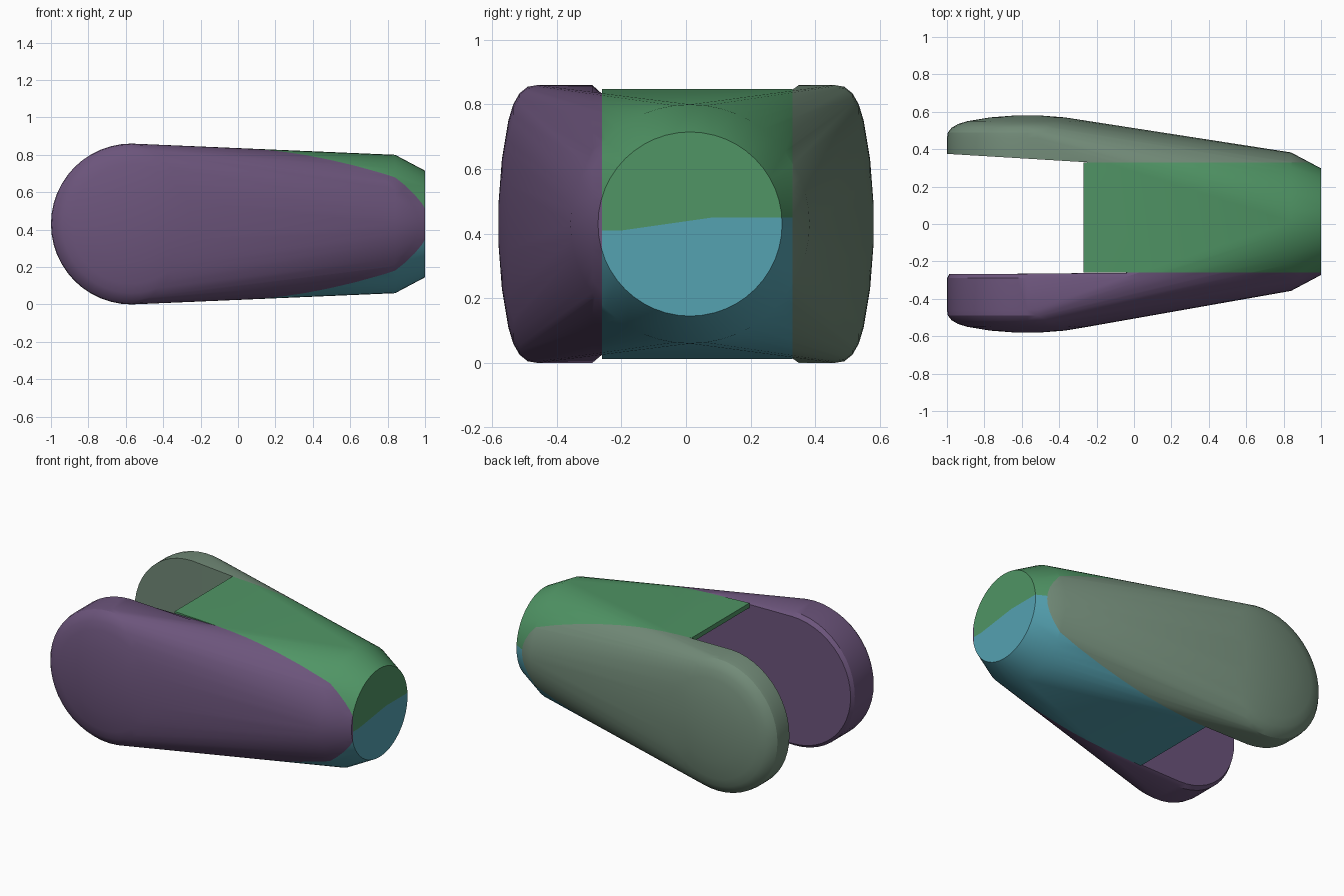
import bpy, bmesh
from math import sin, cos, tau, radians
from mathutils import Vector

cube = bpy.data.objects.get("Cube")
if cube:
    bpy.data.objects.remove(cube, do_unlink=True)

HUB = Vector((-0.57, 0, 0.43))          # centre of the big rounded hub
TIP_Y = 0.0125                          # sideways offset of the round tip
Y0, Y1, X0 = -0.26, 0.33, -0.27         # limits of the middle body
DOME = [(0.07, 0.58), (0.2, 0.57), (0.32, 0.55), (0.37, 0.535),
        (0.405, 0.515), (0.425, 0.49), (0.43, 0.46)]


def hull_body(planes, inset=0.0):
    """Convex envelope of hub and tip, trimmed by (point, removed side) planes."""
    bm = bmesh.new()
    steps = 48
    for i in range(steps):
        c, s = cos(tau * i / steps), sin(tau * i / steps)
        for r, y in DOME:
            for side in (-1, 1):
                bm.verts.new(HUB + Vector(((r - inset) * c, side * y, (r - inset) * s)))
        for x, r in ((0.84, 0.37), (1.0, 0.285)):
            bm.verts.new((x, TIP_Y + (r - inset) * c, HUB.z + (r - inset) * s))
    out = bmesh.ops.convex_hull(bm, input=bm.verts[:])
    junk = {e for k in ("geom_interior", "geom_unused") for e in out[k]
            if isinstance(e, bmesh.types.BMVert)}
    bmesh.ops.delete(bm, geom=list(junk), context='VERTS')
    bmesh.ops.dissolve_limit(bm, angle_limit=radians(0.3), verts=bm.verts[:], edges=bm.edges[:])
    for point, normal in planes:
        bmesh.ops.bisect_plane(bm, geom=bm.verts[:] + bm.edges[:] + bm.faces[:], dist=1e-5,
                               plane_co=point, plane_no=normal, clear_outer=True)
        bmesh.ops.holes_fill(bm, edges=[e for e in bm.edges if e.is_boundary], sides=0)
    bmesh.ops.recalc_face_normals(bm, faces=bm.faces[:])
    return bm


def make(name, bm, color=None):
    mesh = bpy.data.meshes.new(name)
    bm.to_mesh(mesh)
    bm.free()
    obj = bpy.data.objects.new(name, mesh)
    bpy.context.collection.objects.link(obj)
    if color:
        mat = bpy.data.materials.new(name + "_paint")
        mat.use_nodes = True
        mat.diffuse_color = (*color, 1)
        bsdf = next(n for n in mat.node_tree.nodes if n.type == 'BSDF_PRINCIPLED')
        bsdf.inputs["Base Color"].default_value = (*color, 1)
        mesh.materials.append(mat)
    return obj


def activate(obj):
    bpy.ops.object.select_all(action='DESELECT')
    obj.select_set(True)
    bpy.context.view_layer.objects.active = obj


def cut(obj, cutter, operation):
    cutter.hide_render = True
    mod = obj.modifiers.new("cut", 'BOOLEAN')
    mod.object, mod.operation, mod.solver = cutter, operation, 'EXACT'
    activate(obj)
    bpy.ops.object.modifier_apply(modifier=mod.name)
    bpy.data.objects.remove(cutter, do_unlink=True)


def half_prism(z_far):
    """Block on one side of the stepped parting line, running along x."""
    bm = bmesh.new()
    line = [(-1, 0.41), (-0.2, 0.41), (0.08, 0.45), (1, 0.45), (1, z_far), (-1, z_far)]
    face = bm.faces.new([bm.verts.new((-2, y, z)) for y, z in line])
    out = bmesh.ops.extrude_face_region(bm, geom=[face])
    bmesh.ops.translate(bm, vec=(4, 0, 0),
                        verts=[v for v in out["geom"] if isinstance(v, bmesh.types.BMVert)])
    bmesh.ops.recalc_face_normals(bm, faces=bm.faces[:])
    return make("parting_cutter", bm)


# Front cheek, with a small chamfer round the inner rim of the hub
bm = hull_body([((0, Y0, 0), (0, 1, 0))])
bmesh.ops.bisect_plane(bm, geom=bm.verts[:] + bm.edges[:] + bm.faces[:], dist=1e-5,
                       plane_co=(0, Y0 - 0.03, 0), plane_no=(0, 1, 0))
for v in bm.verts:
    if v.co.y > Y0 - 0.001 and v.co.x < -0.3:
        v.co.x = HUB.x + (v.co.x - HUB.x) * 0.97
        v.co.z = HUB.z + (v.co.z - HUB.z) * 0.95
        v.co.y -= 0.006
parts = [make("front_cheek", bm, (0.15, 0.09, 0.20))]

# Back cheek, its inner face flaring out past the middle body
bm = hull_body([((0, Y1, 0), (0, -1, 0)), ((-0.25, Y1, 0), (-0.06, -1, 0))])
parts.append(make("back_cheek", bm, (0.17, 0.26, 0.19)))

# Middle body: two hollow half shells open toward the hub
for name, z_far, color in (("upper_shell", 2, (0.08, 0.30, 0.13)),
                           ("lower_shell", -2, (0.09, 0.36, 0.44))):
    shell = make(name, hull_body([((0, Y0, 0), (0, -1, 0)), ((0, Y1, 0), (0, 1, 0)),
                                  ((X0, 0, 0), (-1, 0, 0))]), color)
    cavity = make("cavity_cutter", hull_body([((0.8, 0, 0), (1, 0, 0))], inset=0.03))
    cut(shell, cavity, 'DIFFERENCE')
    cut(shell, half_prism(z_far), 'INTERSECT')
    parts.append(shell)

for obj in parts:
    activate(obj)
    bpy.ops.object.shade_smooth_by_angle(angle=radians(25))
